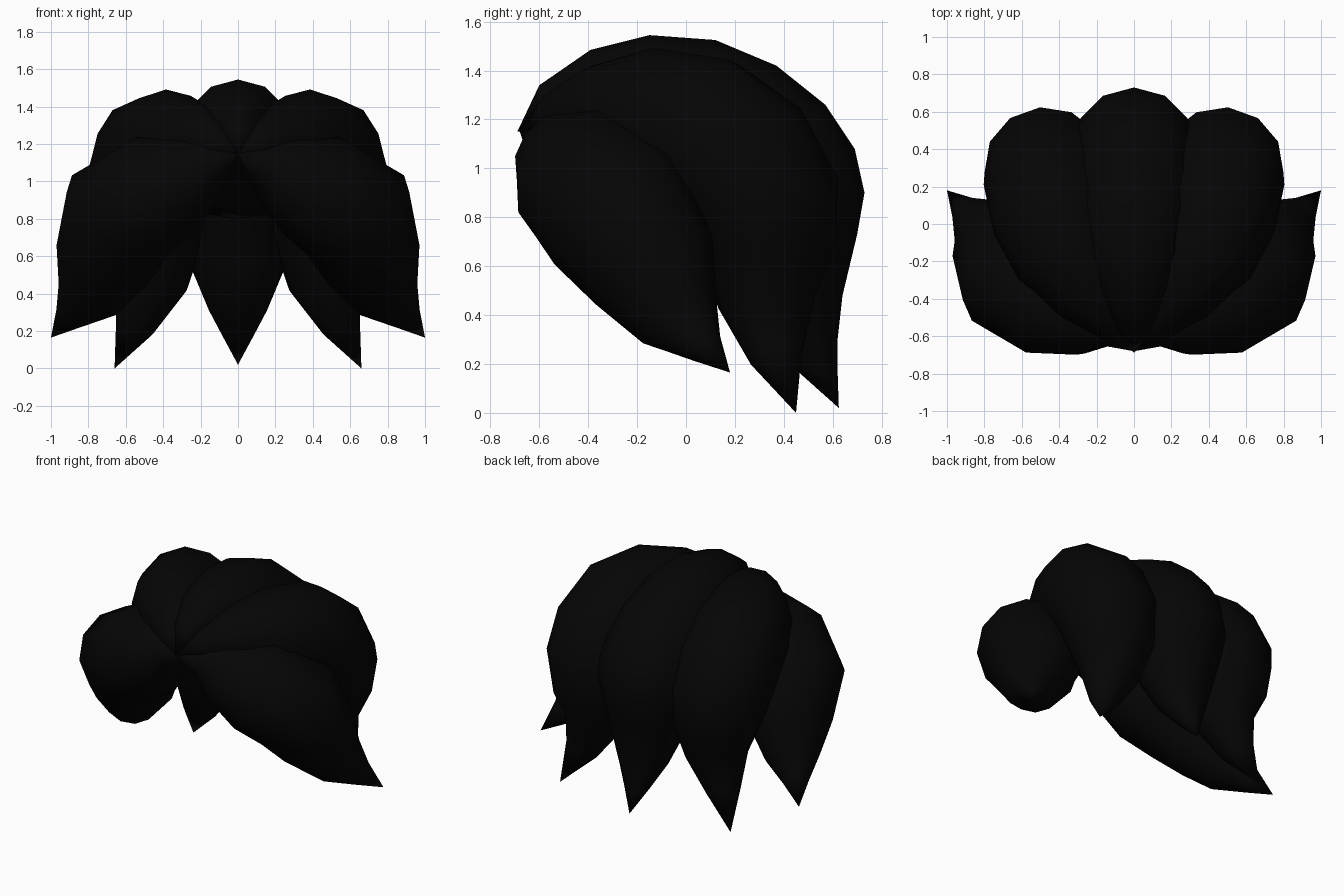
import bpy, bmesh, math
from mathutils import Vector

cube = bpy.data.objects.get("Cube")
if cube:
    bpy.data.objects.remove(cube, do_unlink=True)

# One hair colour
hair = bpy.data.materials.new("black_hair")
hair.use_nodes = True
hair.diffuse_color = (0.0015, 0.0015, 0.0015, 1)
bsdf = hair.node_tree.nodes["Principled BSDF"]
bsdf.inputs["Base Color"].default_value = (0.0015, 0.0015, 0.0015, 1)
bsdf.inputs["Roughness"].default_value = 0.8

SIDES = 12


def lock(name, stations, across_hint, on_ridge=False, mirror=False):
    """Sweep a tapering round section along stations of (x, y, z, radius).
    on_ridge: the stations follow the outer ridge instead of the core."""
    pts = [Vector(s[:3]) for s in stations]
    last = len(pts) - 1
    bm = bmesh.new()
    rings = []
    for i, (p, s) in enumerate(zip(pts, stations)):
        r = s[3]
        if r == 0:
            rings.append([bm.verts.new(p)])
            continue
        tangent = (pts[min(i + 1, last)] - pts[max(i - 1, 0)]).normalized()
        out = Vector(across_hint).cross(tangent).normalized()
        across = tangent.cross(out)
        core = p - out * r if on_ridge else p
        ring = []
        for k in range(SIDES):
            a = 2 * math.pi * k / SIDES
            ring.append(bm.verts.new(core + (across * math.cos(a) + out * math.sin(a)) * r))
        rings.append(ring)
    # Skin neighbouring rings, with fans at the pointed ends
    for a, b in zip(rings, rings[1:]):
        for k in range(SIDES):
            j = (k + 1) % SIDES
            if len(a) == 1:
                bm.faces.new((a[0], b[k], b[j]))
            elif len(b) == 1:
                bm.faces.new((a[k], a[j], b[0]))
            else:
                bm.faces.new((a[k], a[j], b[j], b[k]))
    bmesh.ops.recalc_face_normals(bm, faces=bm.faces)
    for f in bm.faces:
        f.smooth = True
    mesh = bpy.data.meshes.new(name)
    bm.to_mesh(mesh)
    bm.free()
    mesh.materials.append(hair)
    obj = bpy.data.objects.new(name, mesh)
    bpy.context.collection.objects.link(obj)
    if mirror:
        m = obj.modifiers.new("both_sides", 'MIRROR')
        m.use_mirror_merge = False


# Middle lock running over the crown and down the back
lock("center_lock", [
    (0, -0.69, 1.15, 0),
    (0, -0.60, 1.34, 0.11),
    (0, -0.39, 1.485, 0.21),
    (0, -0.15, 1.545, 0.29),
    (0, 0.12, 1.525, 0.32),
    (0, 0.37, 1.42, 0.335),
    (0, 0.57, 1.26, 0.335),
    (0, 0.69, 1.08, 0.335),
    (0, 0.73, 0.90, 0.33),
    (0, 0.70, 0.73, 0.31),
    (0, 0.64, 0.48, 0.245),
    (0, 0.62, 0.30, 0.155),
    (0, 0.62, 0.17, 0.08),
    (0, 0.625, 0.02, 0),
], (1, 0, 0), on_ridge=True)

# Pair of locks beside it, falling to the back corners
lock("back_side_locks", [
    (0, -0.68, 1.15, 0),
    (0.10, -0.55, 1.20, 0.10),
    (0.23, -0.38, 1.22, 0.20),
    (0.36, -0.17, 1.21, 0.285),
    (0.44, 0.05, 1.15, 0.33),
    (0.47, 0.22, 1.02, 0.335),
    (0.47, 0.31, 0.86, 0.33),
    (0.47, 0.33, 0.66, 0.28),
    (0.47, 0.33, 0.45, 0.20),
    (0.55, 0.37, 0.23, 0.11),
    (0.66, 0.45, 0.0, 0),
], (0.8, -0.6, 0), mirror=True)

# Pair of front locks sweeping round the temples
lock("front_side_locks", [
    (0, -0.68, 1.15, 0),
    (0.10, -0.58, 1.11, 0.09),
    (0.22, -0.52, 1.05, 0.20),
    (0.42, -0.42, 0.96, 0.31),
    (0.63, -0.28, 0.82, 0.335),
    (0.71, -0.13, 0.58, 0.275),
    (0.80, -0.03, 0.39, 0.18),
    (0.90, 0.07, 0.28, 0.085),
    (1.0, 0.18, 0.165, 0),
], (0, 0, 1), mirror=True)
